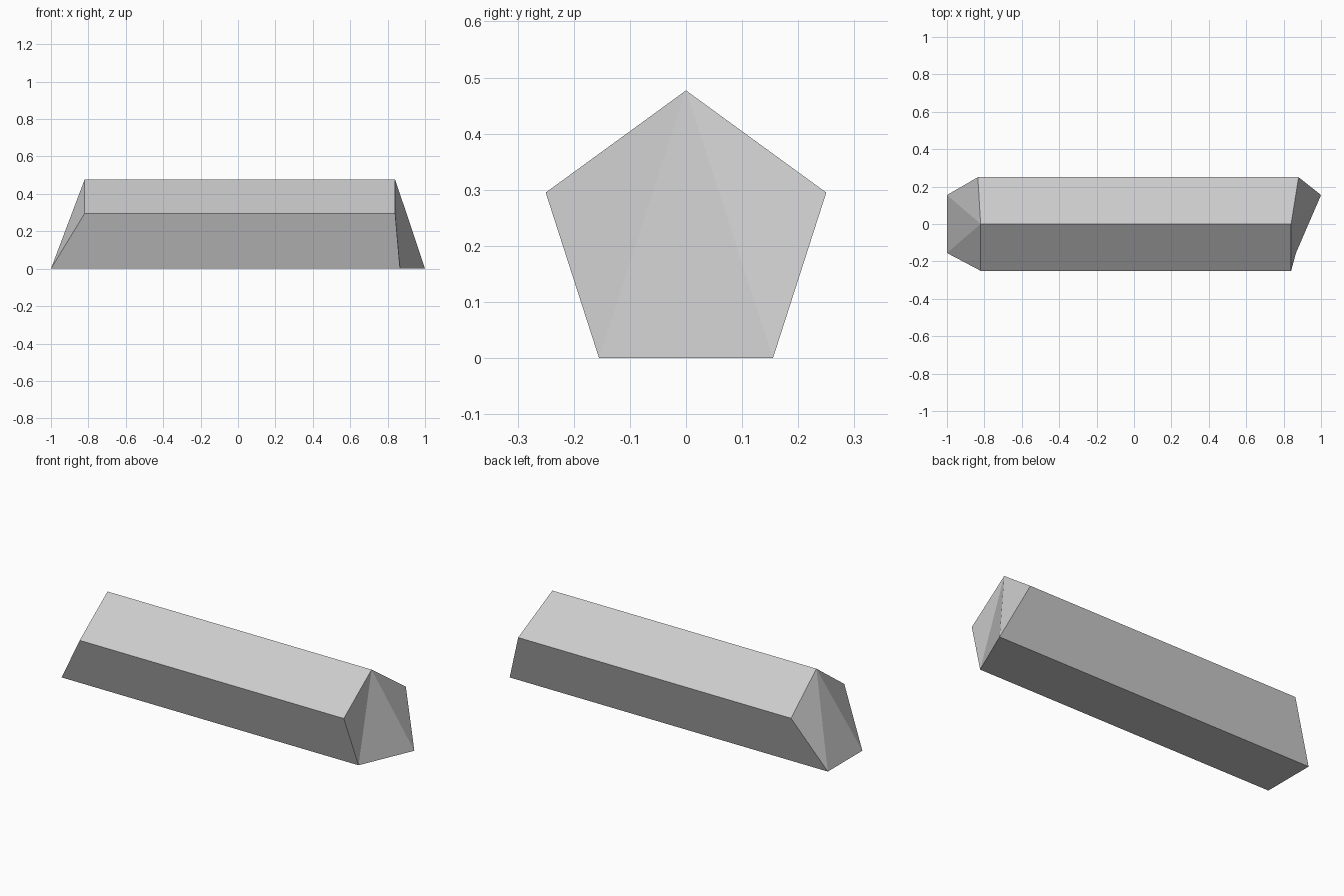
import bpy
import bmesh

cube = bpy.data.objects.get("Cube")
if cube:
    bpy.data.objects.remove(cube, do_unlink=True)

# Plain grey material
grey = bpy.data.materials.new("light_grey")
grey.use_nodes = True
colour = (0.6, 0.6, 0.6, 1)
grey.diffuse_color = colour
grey.node_tree.nodes["Principled BSDF"].inputs["Base Color"].default_value = colour

# Pentagon corners: y, z, left-hand x, right-hand x (slanted ends)
corners = [
    (0, 0.477, -0.82, 0.84),        # ridge
    (-0.25, 0.295, -0.82, 0.84),    # front upper
    (-0.155, 0, -1, 0.866),         # front lower
    (0.155, 0, -1, 1),              # back lower
    (0.25, 0.295, -0.835, 0.88),    # back upper
]

bm = bmesh.new()
start = [bm.verts.new((x0, y, z)) for y, z, x0, x1 in corners]
end = [bm.verts.new((x1, y, z)) for y, z, x0, x1 in corners]
count = len(corners)

# Long sides
for i in range(count):
    j = (i + 1) % count
    bm.faces.new((start[i], start[j], end[j], end[i]))

# Faceted ends, fanned from the ridge
for ring in (start, end):
    for i in range(1, count - 1):
        bm.faces.new((ring[0], ring[i], ring[i + 1]))

bmesh.ops.recalc_face_normals(bm, faces=bm.faces)
mesh = bpy.data.meshes.new("pentagonal_bar")
bm.to_mesh(mesh)
bm.free()
mesh.materials.append(grey)
bar = bpy.data.objects.new("pentagonal_bar", mesh)
bpy.context.collection.objects.link(bar)
